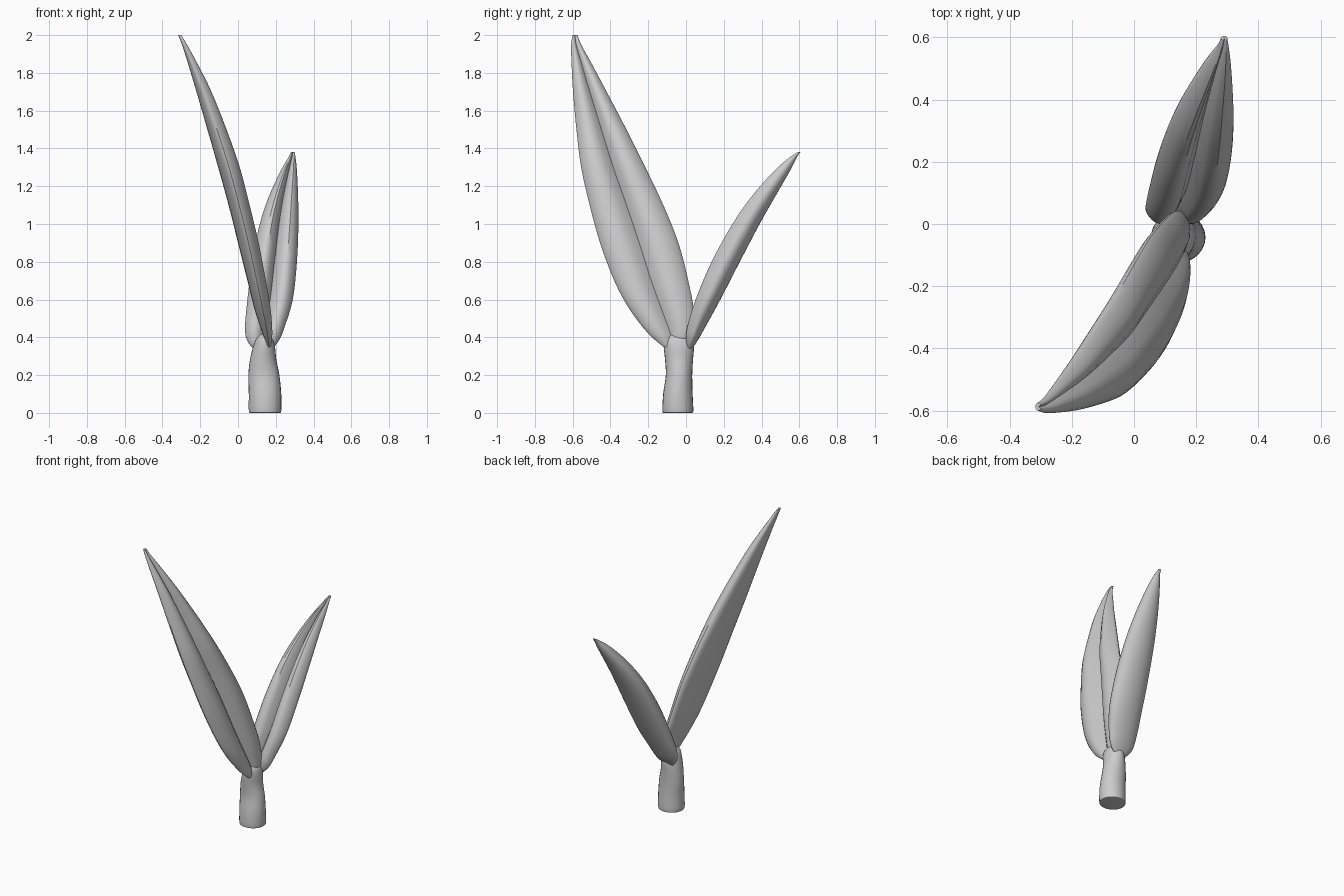
import bpy, bmesh, math

if "Cube" in bpy.data.objects:
    bpy.data.objects.remove(bpy.data.objects["Cube"])


def smooth_rows(rows, steps=4):
    """Catmull-Rom resampling of profile stations."""
    out = []
    for i in range(len(rows) - 1):
        p0, p1 = rows[max(i - 1, 0)], rows[i]
        p2, p3 = rows[i + 1], rows[min(i + 2, len(rows) - 1)]
        for s in range(steps):
            t = s / steps
            out.append([0.5 * (2 * b + (c - a) * t + (2 * a - 5 * b + 4 * c - d) * t * t
                               + (3 * b - a - 3 * c + d) * t ** 3)
                        for a, b, c, d in zip(p0, p1, p2, p3)])
    out.append(list(rows[-1]))
    return out


def loft(name, rings):
    """Skin closed rings of points and cap both ends."""
    bm = bmesh.new()
    loops = [[bm.verts.new(p) for p in ring] for ring in rings]
    n = len(loops[0])
    for a, b in zip(loops, loops[1:]):
        for i in range(n):
            j = (i + 1) % n
            bm.faces.new((a[i], a[j], b[j], b[i]))
    bm.faces.new(loops[0][::-1])
    bm.faces.new(loops[-1])
    bmesh.ops.recalc_face_normals(bm, faces=bm.faces)
    mesh = bpy.data.meshes.new(name)
    bm.to_mesh(mesh)
    bm.free()
    obj = bpy.data.objects.new(name, mesh)
    bpy.context.collection.objects.link(obj)
    bpy.ops.object.select_all(action='DESELECT')
    obj.select_set(True)
    bpy.context.view_layer.objects.active = obj
    bpy.ops.object.shade_smooth_by_angle(angle=math.radians(35))
    return obj


def leaf_section(n=32):
    """(across, depth): rounded back, two puffy lobes with a midrib groove in front."""
    pts = []
    for i in range(n):
        t = 2 * math.pi * i / n
        u = math.cos(t)
        if i < n // 2:
            v = 0.5 + 0.5 * max(math.sin(math.pi * abs(u)), 0) ** 0.7
        else:
            v = 0.5 + 0.5 * math.sin(t)
        pts.append((u, v))
    return pts


def leaf(name, rows, across_y):
    """rows: z, edge a, edge b, back depth, front depth."""
    rings = []
    for z, a, b, back, front in smooth_rows(rows):
        ring = []
        for u, v in leaf_section():
            w = (a + b) / 2 + u * (b - a) / 2
            d = back + v * (front - back)
            ring.append((d, w, z) if across_y else (w, d, z))
        rings.append(ring)
    return loft(name, rings)


# Tall leaf, leaning to front left, groove facing +x
leaf("tall_leaf", [
    (0.35, -0.12, -0.02, 0.155, 0.172), (0.42, -0.20, 0.035, 0.130, 0.182),
    (0.55, -0.30, 0.04, 0.087, 0.173), (0.70, -0.38, 0.012, 0.050, 0.148),
    (0.90, -0.455, -0.04, 0.0, 0.110), (1.10, -0.51, -0.12, -0.05, 0.062),
    (1.30, -0.555, -0.215, -0.105, 0.010), (1.50, -0.58, -0.315, -0.162, -0.06),
    (1.70, -0.598, -0.42, -0.22, -0.14), (1.85, -0.606, -0.50, -0.265, -0.215),
    (1.95, -0.608, -0.555, -0.297, -0.27), (2.0, -0.60, -0.575, -0.317, -0.30)], True)

# Short leaf, leaning to the back, groove facing -y
leaf("short_leaf", [
    (0.33, 0.09, 0.17, 0.025, 0.0), (0.38, 0.05, 0.215, 0.06, 0.0),
    (0.45, 0.037, 0.245, 0.10, 0.005), (0.60, 0.05, 0.29, 0.182, 0.05),
    (0.80, 0.075, 0.312, 0.285, 0.135), (1.00, 0.115, 0.32, 0.39, 0.245),
    (1.15, 0.165, 0.318, 0.475, 0.35), (1.28, 0.225, 0.312, 0.55, 0.465),
    (1.35, 0.265, 0.305, 0.585, 0.545), (1.38, 0.28, 0.30, 0.605, 0.59)], False)

# Stem: z, centre x, centre y, half widths
stem_rows = [(0.0, 0.143, -0.043, 0.080, 0.076), (0.012, 0.143, -0.043, 0.086, 0.082),
             (0.10, 0.143, -0.043, 0.086, 0.078), (0.20, 0.137, -0.037, 0.082, 0.070),
             (0.28, 0.133, -0.037, 0.070, 0.074), (0.35, 0.138, -0.038, 0.058, 0.080),
             (0.39, 0.140, -0.042, 0.045, 0.072), (0.415, 0.140, -0.046, 0.022, 0.045)]
loft("stem", [[(cx + rx * math.cos(math.tau * k / 24), cy + ry * math.sin(math.tau * k / 24), z)
               for k in range(24)] for z, cx, cy, rx, ry in smooth_rows(stem_rows, 3)])
